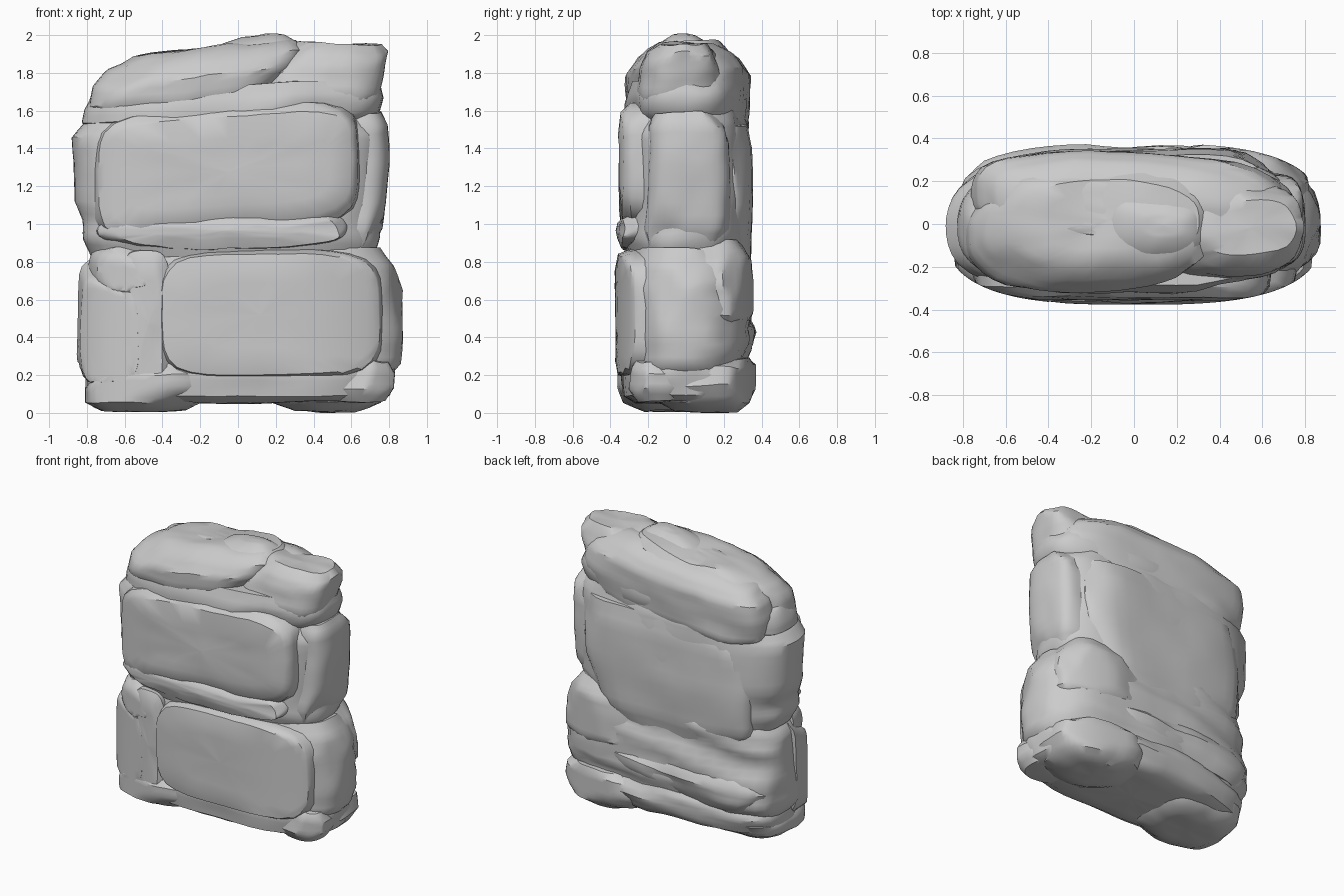
import bpy, bmesh, math, random
from mathutils import Vector, noise

SEG = 48


def interpolate(rings, steps=5):
    out = []
    for a, b in zip(rings, rings[1:]):
        n = max(1, min(steps, round(abs(b[0] - a[0]) / 0.03)))
        out += [[p + (q - p) * i / n for p, q in zip(a, b)] for i in range(n)]
    return out + [list(rings[-1])]


def shrink(ring, f, bulge):
    t, a0, a1, b0, b1 = ring
    ca, cb = (a0 + a1) / 2, (b0 + b1) / 2
    return [t + bulge, ca + (a0 - ca) * f, ca + (a1 - ca) * f,
            cb + (b0 - cb) * f, cb + (b1 - cb) * f]


def rock(name, axis, rings, power=2.8, tilt=0.0, skew=0.0, chips=10,
         chip=0.03, rough=0.016, bulge=0.01, strata=0.0, seed=1):
    """Loft superellipse rings along z (x0,x1,y0,y1) or y (x0,x1,z0,z1),
    then weather the stone with noise and flat chipped planes."""
    random.seed(seed)
    s = 1 if rings[-1][0] > rings[0][0] else -1
    lo = [shrink(rings[0], f, -s * bulge * (1 - f)) for f in (.03, .35, .7)]
    hi = [shrink(rings[-1], f, s * bulge * (1 - f)) for f in (.7, .35, .03)]
    bm = bmesh.new()
    loops = []
    for t, a0, a1, b0, b1 in lo + interpolate(rings) + hi:
        loop = []
        for i in range(SEG):
            ang = 2 * math.pi * i / SEG
            c, d = math.cos(ang), math.sin(ang)
            r = (abs(c) ** power + abs(d) ** power) ** (-1 / power)
            a = (a0 + a1) / 2 + (a1 - a0) / 2 * c * r
            b = (b0 + b1) / 2 + (b1 - b0) / 2 * d * r
            co = Vector((a, b, t)) if axis == 'z' else Vector((a, t, b))
            co.z += tilt * co.x
            co.y += skew * co.x
            loop.append(bm.verts.new(co))
        loops.append(loop)
    for p, q in zip(loops, loops[1:]):
        for i in range(SEG):
            j = (i + 1) % SEG
            bm.faces.new((p[i], p[j], q[j], q[i]))
    bm.faces.new(loops[0][::-1])
    bm.faces.new(loops[-1])

    # flat chips knocked off the stone
    for _ in range(chips):
        n = Vector((random.uniform(-1, 1), random.uniform(-1, 1), random.uniform(-1, 1))).normalized()
        d = max(v.co.dot(n) for v in bm.verts) - chip * random.uniform(.6, 1.5)
        for v in bm.verts:
            over = v.co.dot(n) - d
            if over > 0:
                v.co -= n * over
    # weathering, horizontal strata, and the rounded plan of the whole stack
    off = Vector((seed * 3.7, seed * 1.3, seed * 2.1))
    for v in bm.verts:
        v.co += noise.noise_vector(v.co * 3.5 + off) * rough
        v.co += noise.noise_vector(v.co * 9 + off) * rough * .4
        if strata and v.co.y > 0:
            v.co.y += strata * noise.noise(Vector((v.co.x * 2, 0, v.co.z * 10 - v.co.x)) + off)
        room = 1 - min(1, abs(v.co.x) / .885) ** 2.9
        lim = max(.06, .378 * room ** (1 / 2.9))
        v.co.y = max(-lim, min(lim, v.co.y))
        v.co.z = max(0, v.co.z)
    bmesh.ops.recalc_face_normals(bm, faces=bm.faces)
    me = bpy.data.meshes.new(name)
    bm.to_mesh(me)
    bm.free()
    ob = bpy.data.objects.new(name, me)
    bpy.context.collection.objects.link(ob)
    bpy.ops.object.select_all(action='DESELECT')
    ob.select_set(True)
    bpy.context.view_layer.objects.active = ob
    bpy.ops.object.shade_smooth_by_angle(angle=math.radians(35))
    return ob


# Base layer and its two feet
rock("base_stone", 'z', [(.06, -.74, .76, -.27, .26), (.09, -.81, .81, -.33, .31),
     (.20, -.81, .84, -.345, .345), (.25, -.79, .83, -.34, .34), (.30, -.72, .78, -.3, .31)],
     chips=6, strata=.03, seed=2)
rock("left_foot_stone", 'z', [(.015, -.72, -.28, -.22, .12), (.06, -.81, -.18, -.33, .2),
     (.14, -.81, -.10, -.36, .25), (.20, -.77, -.12, -.36, .22), (.24, -.7, -.2, -.33, .2)],
     power=3.2, chips=5, chip=.015, seed=3)
rock("right_foot_stone", 'z', [(.01, .3, .62, -.05, .28), (.06, .15, .76, -.14, .34),
     (.15, .1, .82, -.18, .385), (.25, .12, .80, -.15, .38), (.29, .2, .72, -.1, .33)],
     chips=6, chip=.02, seed=4)
rock("corner_pebble", 'z', [(.06, .5, .78, -.25, .0), (.13, .45, .83, -.31, .02),
     (.21, .47, .84, -.31, .02), (.27, .52, .80, -.27, .0)], chips=6, chip=.02, seed=5)

# Lower layer
rock("lower_core", 'z', [(.20, -.80, .80, -.30, .31), (.27, -.85, .86, -.33, .33),
     (.40, -.85, .88, -.335, .35), (.65, -.82, .87, -.335, .335), (.78, -.81, .82, -.325, .33),
     (.88, -.74, .75, -.30, .31)], chips=6, chip=.02, strata=.045, seed=6)
rock("lower_front_slab", 'y', [(-.375, -.32, .56, .27, .76), (-.36, -.40, .68, .20, .84),
     (-.30, -.42, .74, .18, .86), (-.18, -.43, .77, .17, .87), (-.05, -.4, .77, .2, .86)],
     power=4.5, chips=4, chip=.01, rough=.009, bulge=0, seed=7)
rock("left_pillar", 'y', [(-.355, -.72, -.53, .20, .61), (-.335, -.78, -.51, .17, .64),
     (-.24, -.83, -.50, .15, .72), (-.05, -.85, -.5, .15, .82)],
     power=5, chips=4, chip=.012, rough=.008, bulge=0, seed=8)
rock("pillar_filler", 'y', [(-.35, -.56, -.40, .12, .80), (-.32, -.62, -.36, .10, .86),
     (-.1, -.7, -.36, .1, .88)], power=4, chips=3, chip=.012, bulge=0, seed=9)
rock("pillar_cap", 'y', [(-.36, -.62, -.48, .67, .78), (-.34, -.67, -.43, .64, .82),
     (-.27, -.74, -.40, .63, .88), (-.1, -.79, -.4, .63, .90)], chips=4, chip=.012, seed=10)
rock("lower_back_boulder", 'z', [(.42, .1, .74, 0, .28), (.52, .0, .82, -.08, .35),
     (.68, .02, .82, -.1, .36), (.80, .12, .78, -.08, .345), (.92, .25, .68, -.02, .27)],
     chips=8, chip=.025, seed=11)
rock("lower_back_ledge", 'z', [(.28, -.7, .3, 0, .31), (.36, -.78, .45, 0, .36),
     (.44, -.78, .5, 0, .365), (.54, -.68, .42, 0, .31)], tilt=.06, chips=8, chip=.02,
     strata=.03, seed=12)

# Middle layer
rock("middle_core", 'z', [(.82, -.78, .72, -.30, .31), (.92, -.82, .75, -.335, .335),
     (1.02, -.82, .75, -.33, .34), (1.12, -.86, .76, -.33, .345), (1.45, -.87, .76, -.335, .335),
     (1.53, -.81, .75, -.33, .33), (1.60, -.74, .72, -.29, .3)],
     chips=8, chip=.018, skew=.015, seed=15)
rock("middle_front_slab", 'y', [(-.355, -.58, .48, 1.10, 1.46), (-.34, -.68, .59, 1.01, 1.57),
     (-.29, -.74, .63, .95, 1.62), (-.15, -.78, .65, .93, 1.635), (0, -.78, .64, 1, 1.6)],
     power=5.5, tilt=.07, chips=4, chip=.012, rough=.012, bulge=0, seed=16)
rock("middle_front_ledge", 'y', [(-.355, -.45, .35, .92, 1.0), (-.335, -.62, .54, .87, 1.06),
     (-.25, -.74, .58, .86, 1.1), (-.05, -.78, .6, .86, 1.1)], power=2.8,
     chips=6, chip=.02, seed=17)
rock("middle_right_block", 'z', [(.84, .50, .70, -.18, .15), (.98, .45, .77, -.22, .22),
     (1.3, .42, .80, -.21, .24), (1.52, .42, .79, -.20, .24), (1.59, .48, .76, -.17, .2)],
     power=3.6, chips=12, chip=.03, seed=18)
rock("middle_back_slab", 'z', [(.68, -.60, .4, .05, .31), (.80, -.68, .55, 0, .34),
     (1.1, -.70, .62, 0, .35), (1.40, -.66, .64, 0, .345), (1.52, -.58, .6, 0, .32)],
     power=4, chips=10, chip=.03, rough=.01, skew=.02, seed=19)

# Top layer
rock("top_ledge", 'z', [(1.52, -.76, .70, -.28, .28), (1.57, -.82, .75, -.325, .31),
     (1.64, -.81, .77, -.325, .32), (1.74, -.76, .75, -.29, .30)], tilt=.04, chips=6, chip=.02, seed=20)
rock("top_front_rock", 'z', [(1.62, -.72, .14, -.28, .1), (1.71, -.78, .20, -.315, .2),
     (1.81, -.76, .32, -.32, .25), (1.89, -.68, .36, -.27, .25), (1.945, -.55, .30, -.18, .2)],
     tilt=.10, chips=6, chip=.015, rough=.022, seed=21)
rock("top_peak_rock", 'z', [(1.80, -.2, .38, -.22, .2), (1.90, -.16, .36, -.19, .17),
     (1.96, -.08, .33, -.13, .12), (1.995, .02, .26, -.07, .05)], chips=5, chip=.012, seed=24)
rock("top_right_rock", 'z', [(1.60, .2, .72, -.24, .14), (1.70, .12, .76, -.26, .2),
     (1.82, .12, .78, -.24, .2), (1.91, .2, .79, -.2, .17), (1.95, .32, .75, -.14, .11)],
     power=2.9, chips=8, chip=.02, rough=.022, seed=22)
rock("top_back_rock", 'z', [(1.45, -.64, .58, -.1, .29), (1.53, -.74, .68, -.15, .325),
     (1.68, -.76, .72, -.18, .335), (1.80, -.73, .70, -.16, .325), (1.88, -.64, .56, -.12, .27),
     (1.93, -.45, .42, -.06, .18)], tilt=.06, skew=-.05, chips=8, chip=.018, rough=.02, seed=23)
